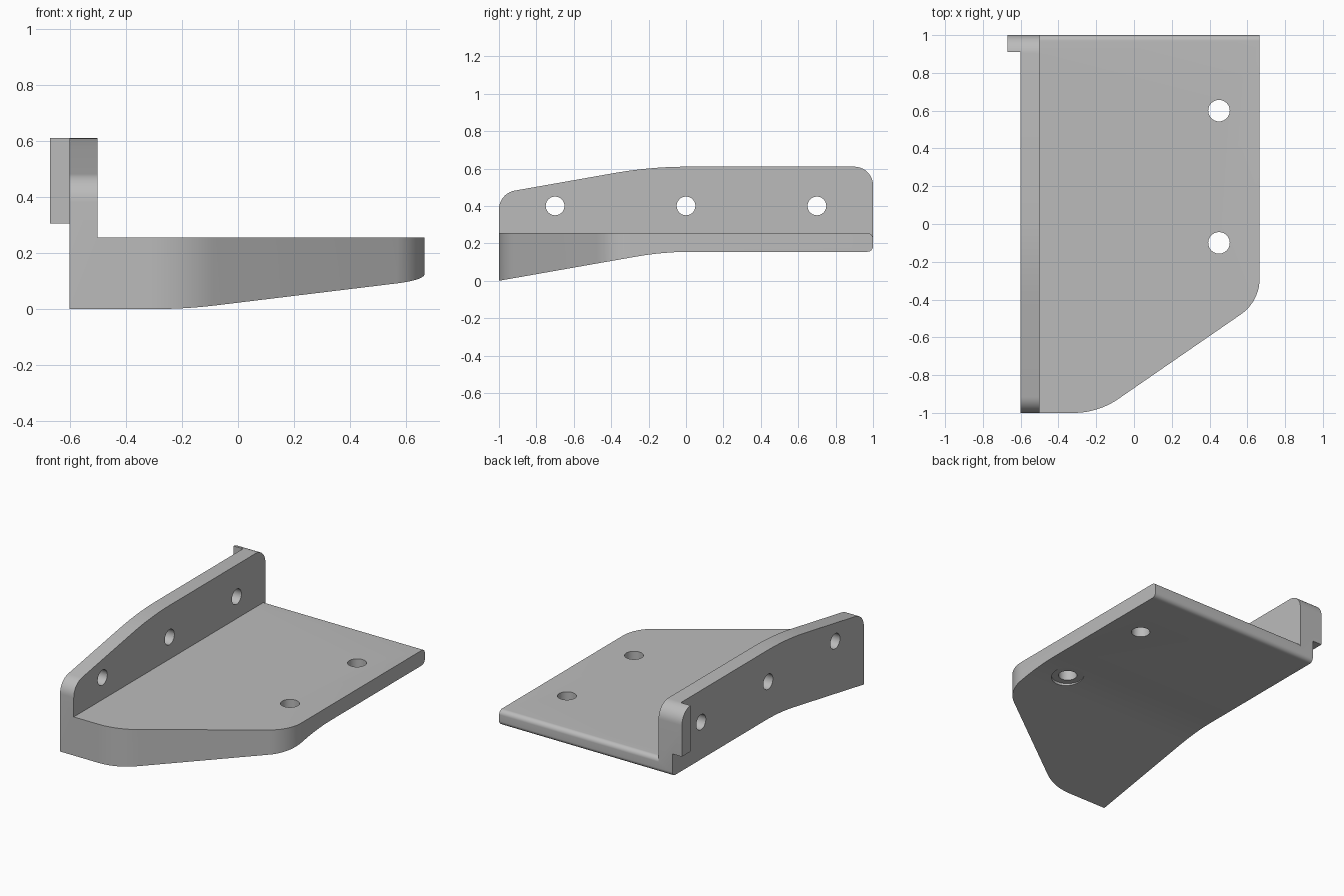
import bpy, bmesh, math
from mathutils import Vector, Matrix

cube = bpy.data.objects.get("Cube")
if cube:
    bpy.data.objects.remove(cube, do_unlink=True)

grey = bpy.data.materials.new("cast grey")
grey.use_nodes = True
grey.diffuse_color = (0.5, 0.5, 0.5, 1)
grey.node_tree.nodes["Principled BSDF"].inputs["Base Color"].default_value = (0.5, 0.5, 0.5, 1)


def rounded(corners, steps=10):
    """Polygon outline from (u, v, tangent length) corners, each filleted by an arc."""
    out = []
    for i, (u, v, t) in enumerate(corners):
        p = Vector((u, v))
        if not t:
            out.append(p)
            continue
        a = (Vector(corners[i - 1][:2]) - p).normalized()
        b = (Vector(corners[(i + 1) % len(corners)][:2]) - p).normalized()
        half = a.angle(b) / 2
        centre = p + (a + b).normalized() * (t / math.cos(half))
        start, end = p + a * t - centre, p + b * t - centre
        sweep = math.pi - 2 * half
        for k in range(steps + 1):
            f = k / steps
            out.append(centre + (start * math.sin((1 - f) * sweep)
                                 + end * math.sin(f * sweep)) / math.sin(sweep))
    return out


def extrude(name, outline, axis, low, high):
    """Prism of an outline, along x (outline in y, z) or z (outline in x, y)."""
    bm = bmesh.new()
    place = (lambda p: (low, p.x, p.y)) if axis == "x" else (lambda p: (p.x, p.y, low))
    face = bm.faces.new([bm.verts.new(place(p)) for p in outline])
    step = Vector((high - low, 0, 0)) if axis == "x" else Vector((0, 0, high - low))
    top = bmesh.ops.extrude_face_region(bm, geom=[face])["geom"]
    bmesh.ops.translate(bm, vec=step, verts=[g for g in top if isinstance(g, bmesh.types.BMVert)])
    bmesh.ops.recalc_face_normals(bm, faces=bm.faces)
    mesh = bpy.data.meshes.new(name)
    bm.to_mesh(mesh)
    bm.free()
    mesh.materials.append(grey)
    obj = bpy.data.objects.new(name, mesh)
    bpy.context.collection.objects.link(obj)
    return obj


def circle(u, v, r, n=40):
    return [Vector((u + r * math.cos(math.tau * k / n), v + r * math.sin(math.tau * k / n)))
            for k in range(n)]


def box(u0, u1, v0, v1):
    return [Vector(p) for p in ((u0, v0), (u1, v0), (u1, v1), (u0, v1))]


def combine(target, tool, operation):
    """Apply an exact boolean and discard the tool."""
    mod = target.modifiers.new("combine", "BOOLEAN")
    mod.operation, mod.solver, mod.object = operation, "EXACT", tool
    bpy.context.view_layer.objects.active = target
    bpy.ops.object.modifier_apply(modifier=mod.name)
    bpy.data.objects.remove(tool, do_unlink=True)


# Base plate: side profile trimmed to the chamfered plan outline
BEND, UNDER = -0.12, 0.155
plate = extrude("bracket", rounded([
    (-1, 0, 0), (BEND, UNDER, 0.15), (1, UNDER, 0.03), (1, 0.255, 0.03), (-1, 0.255, 0)]),
    "x", -0.5, 0.8)
plan = extrude("plan_cutter", rounded([
    (-0.7, -1.0, 0), (-0.19, -1.0, 0.13), (0.665, -0.41, 0.12),
    (0.665, 1.1, 0), (-0.7, 1.1, 0)]), "z", -0.2, 0.6)
combine(plate, plan, "INTERSECT")

# Upright wall, thick enough to leave a locating tab at the back
wall = extrude("upright_wall", rounded([
    (-1, 0, 0), (BEND, UNDER, 0.15), (1, UNDER, 0.03), (1, 0.61, 0.1),
    (-0.19, 0.61, 0.2), (-1, 0.467, 0.085)]), "x", -0.67, -0.5)
for name, area in (("tab_side_cutter", box(-1.2, 0.91, -0.2, 0.9)),
                   ("tab_under_cutter", box(0.8, 1.2, -0.2, 0.305))):
    combine(wall, extrude(name, area, "x", -0.8, -0.6), "DIFFERENCE")

# Wall fixing holes
for y in (-0.7, 0, 0.7):
    combine(wall, extrude("wall_hole_cutter", circle(y, 0.4, 0.05), "x", -0.8, -0.3), "DIFFERENCE")

# Plate fixing holes, with a flat seat under the one beside the bend
combine(plate, extrude("seat_cutter", circle(0.45, -0.1, 0.1), "z", -0.2, UNDER + 0.001), "DIFFERENCE")
for y in (-0.1, 0.6):
    combine(plate, extrude("plate_hole_cutter", circle(0.45, y, 0.057), "z", -0.3, 0.5), "DIFFERENCE")

# Merge and shade
combine(plate, wall, "UNION")
bpy.ops.object.select_all(action="DESELECT")
plate.select_set(True)
bpy.context.view_layer.objects.active = plate
bpy.ops.object.shade_smooth_by_angle(angle=math.radians(30))
